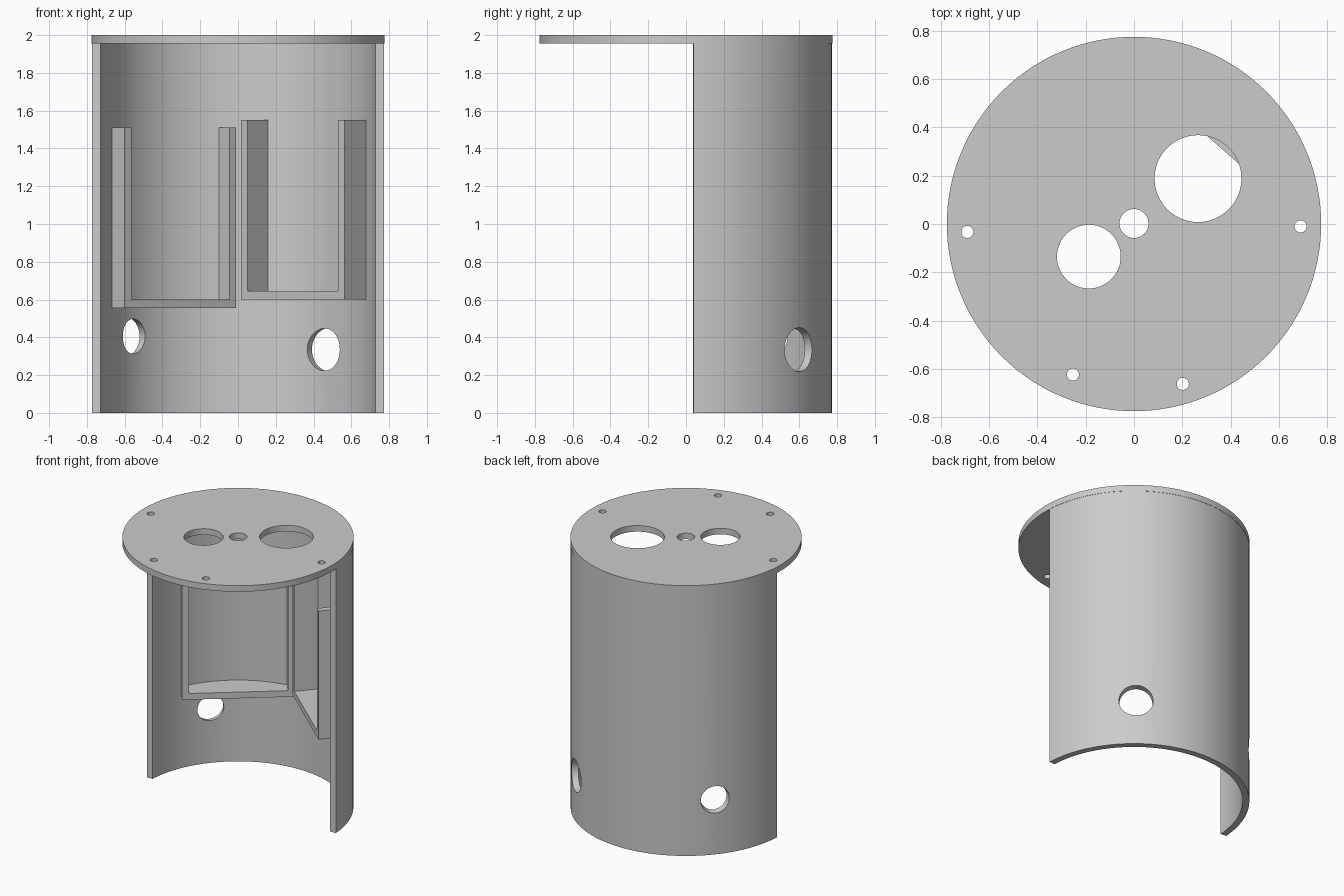
import bpy, bmesh, math
from mathutils import Matrix, Vector

if "Cube" in bpy.data.objects:
    bpy.data.objects.remove(bpy.data.objects["Cube"], do_unlink=True)

OUTER, INNER = 0.773, 0.728
PLATE_Z, TOP = 1.955, 2.0
WALL = 0.046

grey = bpy.data.materials.new("plain_grey")
grey.use_nodes = True
grey.diffuse_color = (0.6, 0.6, 0.6, 1)
grey.node_tree.nodes["Principled BSDF"].inputs["Base Color"].default_value = (0.6, 0.6, 0.6, 1)


def add_object(name, bm):
    bmesh.ops.recalc_face_normals(bm, faces=bm.faces)
    mesh = bpy.data.meshes.new(name)
    bm.to_mesh(mesh)
    bm.free()
    obj = bpy.data.objects.new(name, mesh)
    bpy.context.collection.objects.link(obj)
    mesh.materials.append(grey)
    return obj


def prism(name, points, offset):
    """Extrude a closed outline of 3D points along an offset."""
    bm = bmesh.new()
    face = bm.faces.new([bm.verts.new(p) for p in points])
    new = bmesh.ops.extrude_face_region(bm, geom=[face])["geom"]
    verts = [v for v in new if isinstance(v, bmesh.types.BMVert)]
    bmesh.ops.translate(bm, verts=verts, vec=offset)
    return add_object(name, bm)


def cone(name, r1, r2, depth, matrix, segments=48):
    bm = bmesh.new()
    bmesh.ops.create_cone(bm, cap_ends=True, segments=segments, radius1=r1,
                          radius2=r2, depth=depth, matrix=matrix)
    return add_object(name, bm)


def boolean(obj, cutter, operation="DIFFERENCE"):
    """Apply a boolean and discard the cutter."""
    cutter.hide_render = True
    mod = obj.modifiers.new("cut", "BOOLEAN")
    mod.operation, mod.object, mod.solver = operation, cutter, "EXACT"
    bpy.context.view_layer.objects.active = obj
    bpy.ops.object.modifier_apply(modifier=mod.name)
    bpy.data.objects.remove(cutter, do_unlink=True)


def smooth(obj):
    bpy.ops.object.select_all(action="DESELECT")
    obj.select_set(True)
    bpy.context.view_layer.objects.active = obj
    bpy.ops.object.shade_smooth_by_angle(angle=math.radians(25))


# Round top plate with its through holes: x, y, radius
plate = cone("top_plate", 0.775, 0.775, TOP - PLATE_Z,
             Matrix.Translation((0, 0, (TOP + PLATE_Z) / 2)), 128)
holes = [(0.265, 0.188, 0.18), (-0.187, -0.135, 0.132), (0, 0.002, 0.06),
         (-0.69, -0.033, 0.025), (0.69, -0.01, 0.025),
         (-0.253, -0.623, 0.025), (0.202, -0.662, 0.025)]
for x, y, r in holes:
    boolean(plate, cone("cutter", r, r, 0.2, Matrix.Translation((x, y, PLATE_Z))))
smooth(plate)

# Half-round shell wall, open at the front
angles = [math.radians(3 + 174 * i / 72) for i in range(73)]
outline = [(OUTER * math.cos(a), OUTER * math.sin(a), 0) for a in angles]
outline += [(INNER * math.cos(a), INNER * math.sin(a), 0) for a in reversed(angles)]
shell = prism("shell_wall", outline, (0, 0, PLATE_Z))

# Slightly tapered radial holes through the shell: angle, height, inner and outer radius
for angle, z, r_in, r_out in [(51, 0.335, 0.108, 0.12), (139.7, 0.405, 0.086, 0.106)]:
    a = math.radians(angle)
    direction = Vector((math.cos(a), math.sin(a), 0))
    place = Matrix.Translation(direction * 0.75 + Vector((0, 0, z)))
    turn = direction.to_track_quat("Z", "Y").to_matrix().to_4x4()
    boolean(shell, cone("cutter", r_in, r_out, 0.12, place @ turn))
smooth(shell)


def tray(name, start, end, low, high):
    """U-shaped holder, open at top and front, running back into the shell."""
    a, b = Vector((*start, 0)), Vector((*end, 0))
    side = (b - a).normalized()
    back = Vector((-side.y, side.x, 0))
    width = (b - a).length
    u_shape = [(0, low), (width, low), (width, high), (width - WALL, high),
               (width - WALL, low + WALL), (WALL, low + WALL), (WALL, high), (0, high)]
    points = [a + side * u + Vector((0, 0, z)) for u, z in u_shape]
    obj = prism(name, points, back * 0.6)
    limit = cone("limit", 0.768, 0.768, 4, Matrix.Identity(4), 128)
    boolean(obj, limit, "INTERSECT")
    smooth(obj)


tray("right_tray", (-0.60, 0.205), (-0.01, 0.68), 0.555, 1.51)
tray("left_tray", (0.015, 0.616), (0.565, 0.135), 0.60, 1.55)
